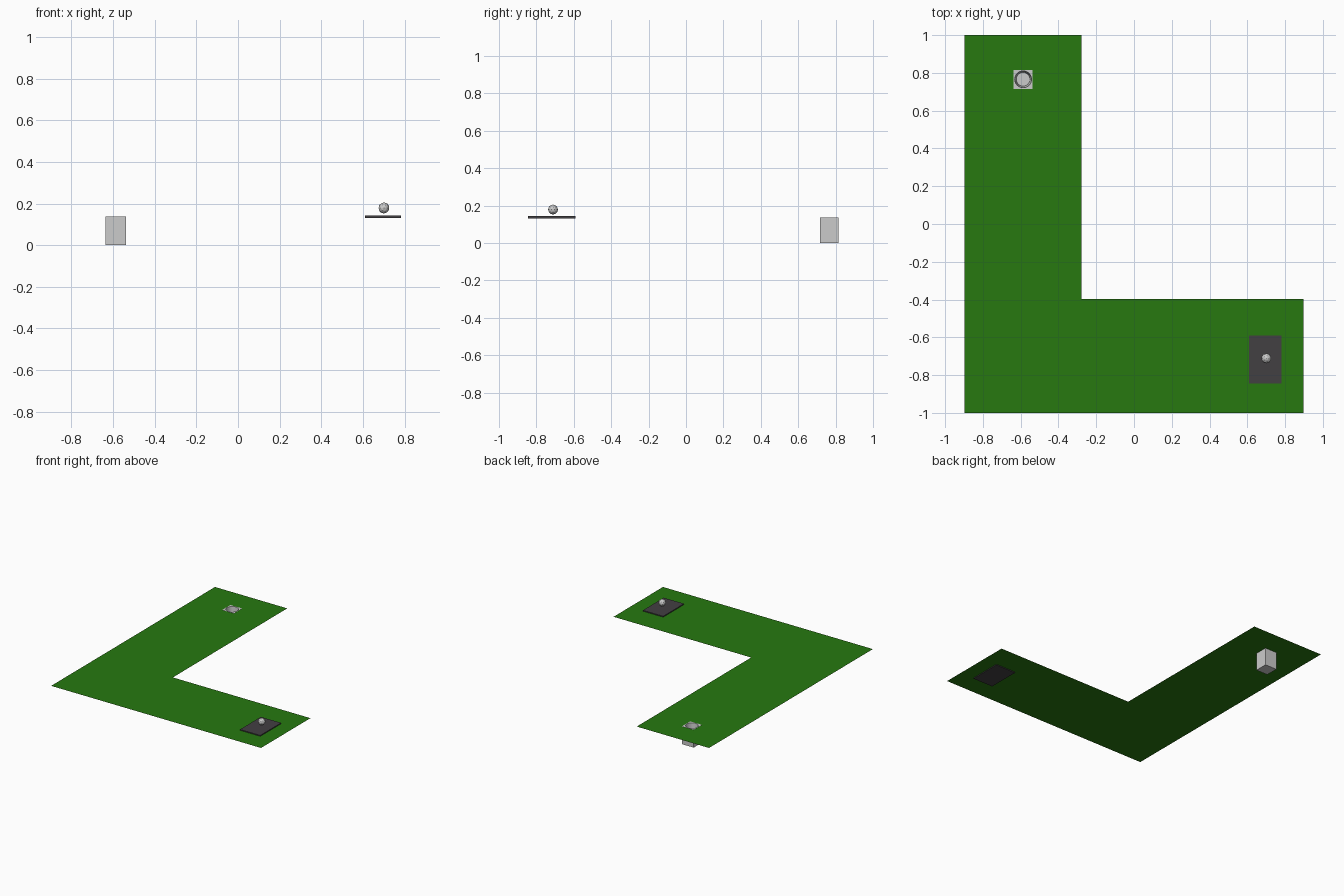
import bpy, bmesh
from mathutils import Matrix

if "Cube" in bpy.data.objects:
    bpy.data.objects.remove(bpy.data.objects["Cube"])

TURF_Z = 0.137
CUP = (-0.587, 0.766)
HALF = 0.05


def finish(name, bm, color=None):
    bmesh.ops.recalc_face_normals(bm, faces=bm.faces)
    mesh = bpy.data.meshes.new(name)
    bm.to_mesh(mesh)
    bm.free()
    ob = bpy.data.objects.new(name, mesh)
    bpy.context.collection.objects.link(ob)
    if color:
        mat = bpy.data.materials.new(name + "_colour")
        mat.diffuse_color = (*color, 1)
        mat.use_nodes = True
        mat.node_tree.nodes["Principled BSDF"].inputs["Base Color"].default_value = mat.diffuse_color
        mesh.materials.append(mat)
    return ob


def box(name, lo, hi, color=None):
    bm = bmesh.new()
    size = [b - a for a, b in zip(lo, hi)]
    mid = [(a + b) / 2 for a, b in zip(lo, hi)]
    bmesh.ops.create_cube(bm, size=1, matrix=Matrix.Translation(mid) @ Matrix.Diagonal((*size, 1)))
    return finish(name, bm, color)


# L-shaped putting turf: a thin sheet with a square opening for the cup block
xs = [-0.897, CUP[0] - HALF, CUP[0] + HALF, -0.279, 0.897]
ys = [-1, -0.397, CUP[1] - HALF, CUP[1] + HALF, 1]
bm = bmesh.new()
grid = [[bm.verts.new((x, y, TURF_Z)) for y in ys] for x in xs]
for i in range(4):
    for j in range(4):
        outside = i == 3 and j > 0
        opening = i == 1 and j == 2
        if not outside and not opening:
            bm.faces.new((grid[i][j], grid[i + 1][j], grid[i + 1][j + 1], grid[i][j + 1]))
bmesh.ops.delete(bm, geom=[v for v in bm.verts if not v.link_faces], context='VERTS')
turf = finish("putting_turf", bm, (0.02, 0.19, 0.005))

# Cup block with a slightly tapered round hole
cup = box("cup_block", (CUP[0] - HALF, CUP[1] - HALF, 0), (CUP[0] + HALF, CUP[1] + HALF, TURF_Z + 0.001))
bm = bmesh.new()
bmesh.ops.create_cone(bm, cap_ends=True, segments=32, radius1=0.036, radius2=0.045, depth=0.13,
                      matrix=Matrix.Translation((*CUP, 0.08)))
cutter = finish("cup_cutter", bm)
cutter.hide_render = True
cutter.hide_viewport = True
cut = cup.modifiers.new("hole", 'BOOLEAN')
cut.object = cutter
cut.operation = 'DIFFERENCE'
cut.solver = 'EXACT'

# Tee mat
box("tee_mat", (0.609, -0.845, 0.131), (0.782, -0.591, 0.144), (0.055, 0.05, 0.055))

# Ball
bm = bmesh.new()
bmesh.ops.create_icosphere(bm, subdivisions=2, radius=0.0265, matrix=Matrix.Translation((0.701, -0.711, 0.179)))
finish("ball", bm)
